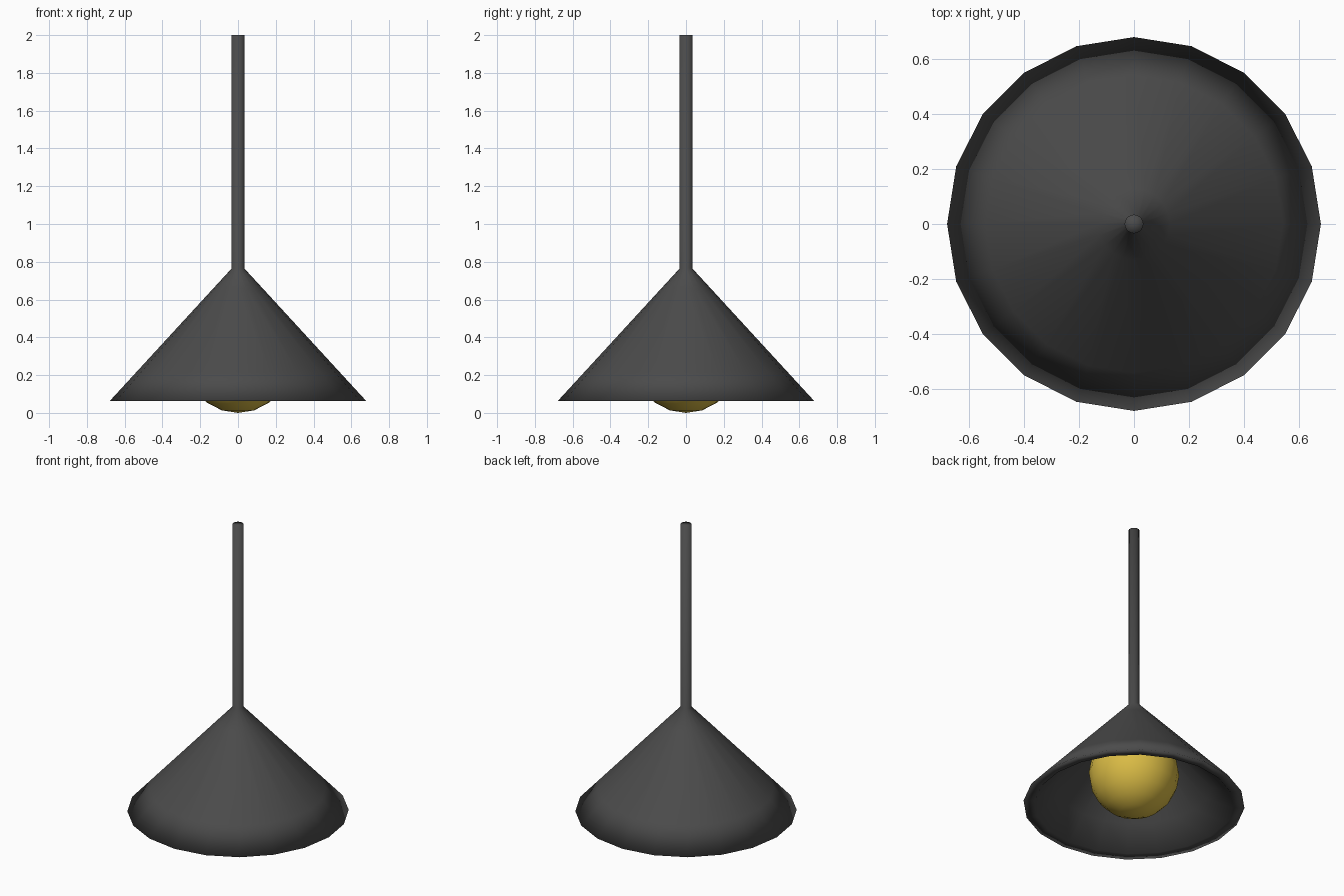
import bpy, bmesh, math

if "Cube" in bpy.data.objects:
    bpy.data.objects.remove(bpy.data.objects["Cube"])

SIDES = 20


def lathe(name, profile):
    """Spin a (radius, height) profile around z and smooth it."""
    bm = bmesh.new()
    pts = [bm.verts.new((r, 0, z)) for r, z in profile]
    edges = [bm.edges.new(pair) for pair in zip(pts, pts[1:])]
    bmesh.ops.spin(bm, geom=pts + edges, cent=(0, 0, 0), axis=(0, 0, 1),
                   angle=math.tau, steps=SIDES)
    bmesh.ops.remove_doubles(bm, verts=bm.verts, dist=0.0005)
    bmesh.ops.recalc_face_normals(bm, faces=bm.faces)
    for f in bm.faces:
        f.smooth = True
    mesh = bpy.data.meshes.new(name)
    bm.to_mesh(mesh)
    bm.free()
    obj = bpy.data.objects.new(name, mesh)
    bpy.context.collection.objects.link(obj)
    return obj


def paint(obj, name, color):
    mat = bpy.data.materials.new(name)
    mat.diffuse_color = color
    mat.use_nodes = True
    mat.node_tree.nodes["Principled BSDF"].inputs["Base Color"].default_value = mat.diffuse_color
    obj.data.materials.append(mat)


# Rod and conical shade in one skin: down the outside, across the flat lip, up the inside
rod_and_shade = lathe("rod_and_shade", [
    (0, 2.0), (0.034, 2.0), (0.034, 0.764), (0.13, 0.66), (0.54, 0.214),
    (0.678, 0.064), (0.61, 0.064), (0.48, 0.205), (0.1, 0.618), (0, 0.726)])
paint(rod_and_shade, "dark_metal", (0.07, 0.07, 0.07, 1))

# Round bulb tucked inside the shade
bpy.ops.mesh.primitive_uv_sphere_add(segments=SIDES, ring_count=10, radius=0.277,
                                     location=(0, 0, 0.277))
bulb = bpy.context.object
bulb.name = "bulb"
bpy.ops.object.shade_smooth()
paint(bulb, "warm_glass", (0.7, 0.5, 0.06, 1))

# Short holder joining the bulb to the shade
holder = lathe("bulb_holder", [(0, 0.53), (0.033, 0.53), (0.033, 0.7), (0, 0.7)])
paint(holder, "holder_metal", (0.07, 0.07, 0.07, 1))
